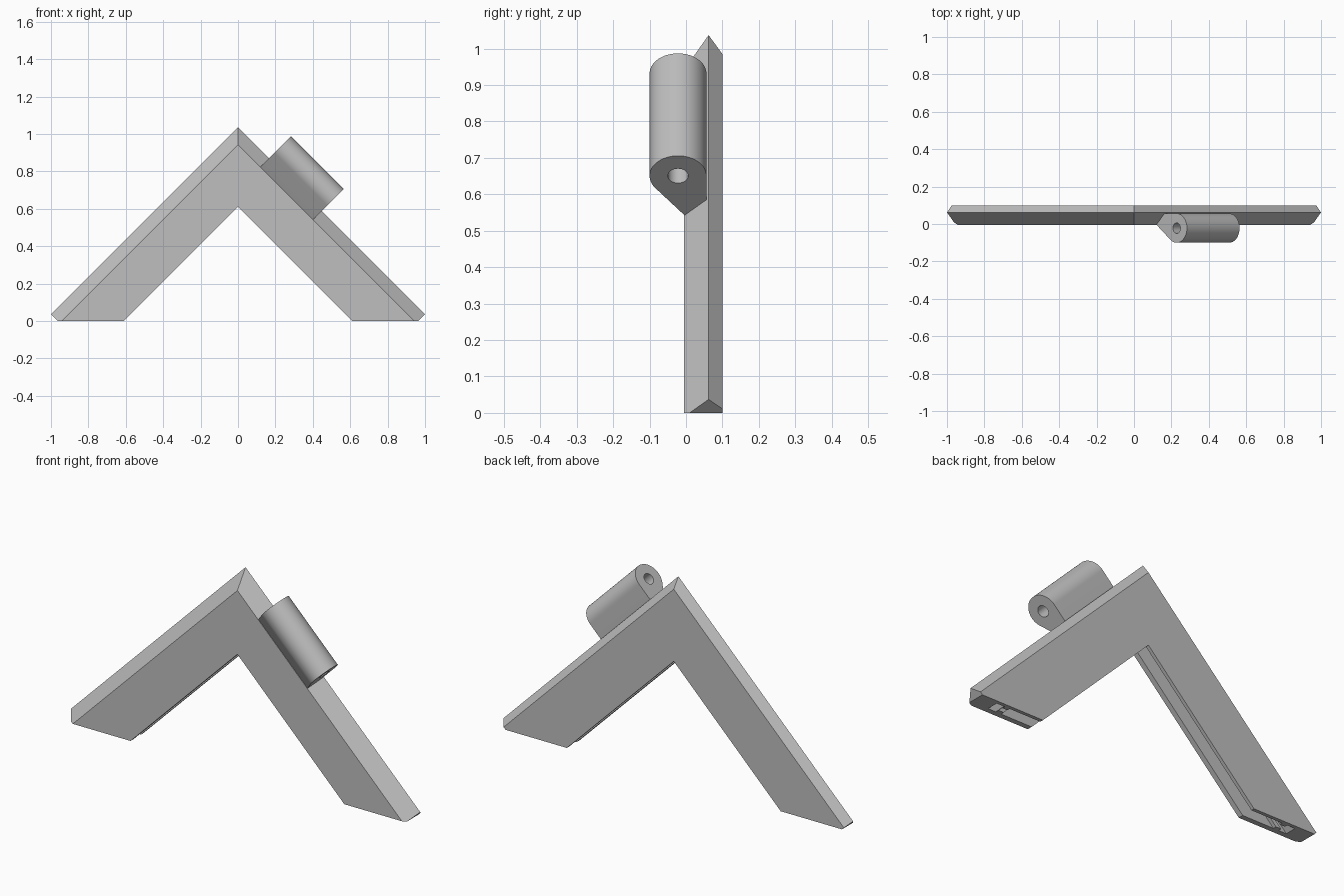
import bpy
import bmesh
import math
from mathutils import Vector

cube = bpy.data.objects.get("Cube")
if cube:
    bpy.data.objects.remove(cube, do_unlink=True)

grey = bpy.data.materials.new("plain_grey")
grey.use_nodes = True
GREY = (0.52, 0.52, 0.52, 1)
grey.diffuse_color = GREY
grey.node_tree.nodes["Principled BSDF"].inputs["Base Color"].default_value = GREY


def finish(bm, name, smooth=False):
    bmesh.ops.recalc_face_normals(bm, faces=bm.faces)
    mesh = bpy.data.meshes.new(name)
    bm.to_mesh(mesh)
    bm.free()
    mesh.materials.append(grey)
    obj = bpy.data.objects.new(name, mesh)
    bpy.context.collection.objects.link(obj)
    if smooth:
        bpy.ops.object.select_all(action='DESELECT')
        obj.select_set(True)
        bpy.context.view_layer.objects.active = obj
        bpy.ops.object.shade_smooth_by_angle(angle=math.radians(30))
    return obj


# Corner frame: slotted profile (y, height at the apex) swept down both arms
INNER, RIDGE = 0.612, 1.037
FRONT, BACK = -0.005, 0.10
SLOT_F, SLOT_B = 0.022, 0.082
NECK_F, NECK_B = 0.04, 0.066
profile = [
    (FRONT, INNER), (FRONT, 0.942), (0.062, RIDGE), (BACK, 0.985), (BACK, INNER),
    (SLOT_B, INNER), (SLOT_B, 0.79), (NECK_B, 0.79), (NECK_B, 0.82),
    (SLOT_B, 0.82), (SLOT_B, 0.865), (SLOT_F, 0.865), (SLOT_F, 0.82),
    (NECK_F, 0.82), (NECK_F, 0.79), (SLOT_F, 0.79), (SLOT_F, INNER),
]
bm = bmesh.new()
rings = [[bm.verts.new((x, y, h - abs(x))) for y, h in profile] for x in (-1.2, 0, 1.2)]
for a, b in zip(rings, rings[1:]):
    for i in range(len(profile)):
        j = (i + 1) % len(profile)
        bm.faces.new((a[i], a[j], b[j], b[i]))

# Trim the feet level with the ground, then square off the outer tips
for point, normal in (((0, 0, 0), (0, 0, -1)),
                      ((0.963, 0, 0), (1, 0, -1)),
                      ((-0.963, 0, 0), (-1, 0, -1))):
    geom = bm.verts[:] + bm.edges[:] + bm.faces[:]
    bmesh.ops.bisect_plane(bm, geom=geom, dist=1e-5, plane_co=point,
                           plane_no=Vector(normal).normalized(), clear_outer=True)
    open_edges = [e for e in bm.edges if e.is_boundary]
    bmesh.ops.edgeloop_fill(bm, edges=open_edges)
finish(bm, "corner_frame")

# Hinge barrel: teardrop section with a round bore, lying along the right arm
CY, CS, R, BORE = -0.022, 0.82, 0.078, 0.028
T0, T1 = -0.4975, -0.10
tip = Vector((-0.004, 0.667))
to_tip = tip - Vector((CY, CS))
# tangent point on the free side of the round
tangent = math.atan2(to_tip.y, to_tip.x) - math.acos(R / to_tip.length) + math.tau


def arc(radius, start, end, steps):
    return [(CY + radius * math.cos(start + (end - start) * i / steps),
             CS + radius * math.sin(start + (end - start) * i / steps))
            for i in range(steps + 1)]


outer = arc(R, 0, tangent, 48) + [tuple(tip), (CY + R, tip.y + CY + R - tip.x)]
bore = arc(BORE, 0, math.tau, 32)[:-1]
along = Vector((1, 0, -1)).normalized()
outward = Vector((1, 0, 1)).normalized()

bm = bmesh.new()
edges = []
for loop in (outer, bore):
    verts = [bm.verts.new(along * T0 + outward * s + Vector((0, y, 0))) for y, s in loop]
    edges += [bm.edges.new((v, verts[i - 1])) for i, v in enumerate(verts)]
bmesh.ops.triangle_fill(bm, edges=edges, use_beauty=True)
ext = bmesh.ops.extrude_face_region(bm, geom=bm.faces[:], use_keep_orig=True)
moved = [g for g in ext["geom"] if isinstance(g, bmesh.types.BMVert)]
bmesh.ops.translate(bm, verts=moved, vec=along * (T1 - T0))
finish(bm, "hinge_barrel", smooth=True)
